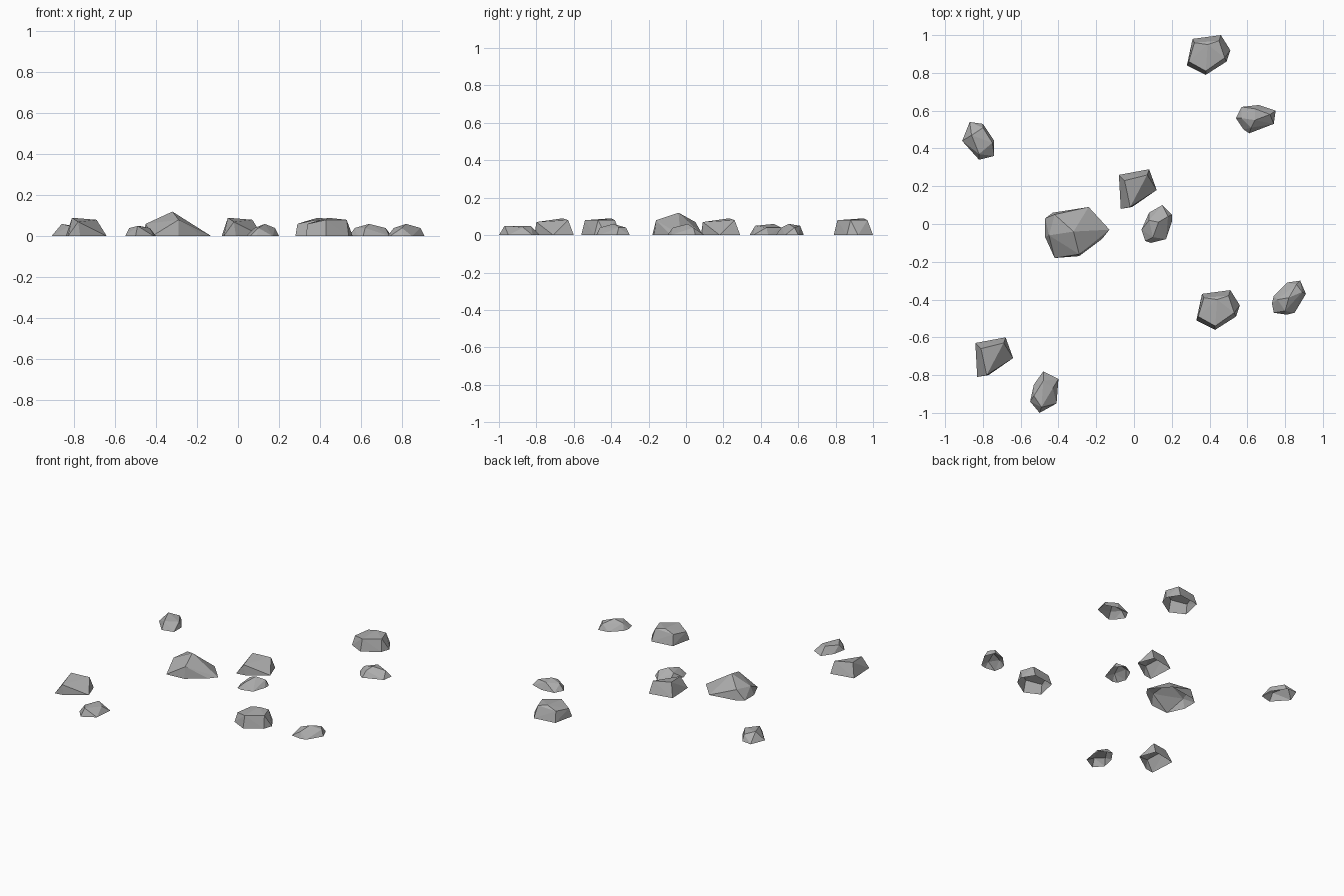
import bpy
import bmesh
from mathutils import Vector

# Remove the default cube only
default_cube = bpy.data.objects.get("Cube")
if default_cube:
    bpy.data.objects.remove(default_cube, do_unlink=True)

UNIT = 0.01  # outlines are written in hundredths

# Single stone colour
stone_grey = bpy.data.materials.new("stone_grey")
stone_grey.use_nodes = True
colour = (0.42, 0.42, 0.42, 1.0)
stone_grey.diffuse_color = colour
shader = next(node for node in stone_grey.node_tree.nodes
              if node.type == "BSDF_PRINCIPLED")
shader.inputs["Base Color"].default_value = colour
shader.inputs["Roughness"].default_value = 0.9


def rock_mesh(name, outline, crown):
    """Faceted shell from a ground outline and a few crown points, open below."""
    bm = bmesh.new()
    for x, y in outline:
        bm.verts.new(Vector((x, y, 0)) * UNIT)
    for point in crown:
        bm.verts.new(Vector(point) * UNIT)
    bmesh.ops.convex_hull(bm, input=bm.verts[:])

    # Drop the underside and any point left inside the shell
    underside = [face for face in bm.faces
                 if all(vert.co.z < UNIT / 10 for vert in face.verts)]
    bmesh.ops.delete(bm, geom=underside, context="FACES_ONLY")
    loose_edges = [edge for edge in bm.edges if not edge.link_faces]
    bmesh.ops.delete(bm, geom=loose_edges, context="EDGES")
    loose_verts = [vert for vert in bm.verts if not vert.link_faces]
    bmesh.ops.delete(bm, geom=loose_verts, context="VERTS")

    mesh = bpy.data.meshes.new(name)
    bm.to_mesh(mesh)
    bm.free()
    mesh.materials.append(stone_grey)
    return mesh


def place(name, mesh, x=0, y=0):
    """Put a rock on the ground at the given offset."""
    rock = bpy.data.objects.new(name, mesh)
    rock.location = Vector((x, y, 0)) * UNIT
    bpy.context.collection.objects.link(rock)
    return rock


# Large central boulder
place("large_boulder", rock_mesh(
    "large_boulder",
    outline=[(-47, 3), (-43, 6), (-24, 9), (-13, -3),
             (-17, -8), (-29, -17), (-42, -18), (-47, -7)],
    crown=[(-32, -4, 12), (-45, -6, 6), (-29, -16, 8), (-42, 5, 7)]))

# Broad flat-topped rock, used twice
broad_rock = rock_mesh(
    "broad_rock",
    outline=[(-11, -6), (-8, 8), (7, 10), (12, 2), (10, -4), (-1, -11)],
    crown=[(-10, -4, 6), (-1, -9, 8), (9, -2, 8), (6, 7, 8),
           (0, 5, 9), (-7, 6, 7)])
place("broad_rock_back", broad_rock, 39, 90)
place("broad_rock_front", broad_rock, 44, -45)

# Wedge-shaped rock, used twice
wedge_rock = rock_mesh(
    "wedge_rock",
    outline=[(-10, 7), (6, 10), (10, -1), (-3, -10), (-9, -11)],
    crown=[(-7, 4, 9), (5, 7, 8), (-4, -10, 7)])
place("wedge_rock_middle", wedge_rock, 2, 19)
place("wedge_rock_front", wedge_rock, -74, -70)

# Small scattered stones
place("small_stone_middle", rock_mesh(
    "small_stone_middle",
    outline=[(15, 10), (20, 5), (20, 1), (17, -8),
             (9, -10), (6, -9), (4, -3), (8, 6)],
    crown=[(13, 1, 6), (18, 4, 4), (10, -7, 4), (8, 2, 4)]))

place("small_stone_left", rock_mesh(
    "small_stone_left",
    outline=[(88, -30), (91, -37), (85, -47), (81, -48),
             (74, -47), (73, -42), (74, -38), (81, -31)],
    crown=[(82, -39, 6), (89, -36, 4), (80, -46, 4),
           (76, -40, 4), (86, -32, 4)]))

place("small_stone_back_left", rock_mesh(
    "small_stone_back_left",
    outline=[(57, 62), (66, 63), (75, 60), (74, 53),
             (61, 48), (58, 50), (54, 56)],
    crown=[(64, 55, 6), (72, 58, 4), (64, 61, 5),
           (57, 56, 4), (62, 51, 4)]))

place("small_stone_back_right", rock_mesh(
    "small_stone_back_right",
    outline=[(-87, 54), (-80, 53), (-74, 44), (-74, 36),
             (-82, 34), (-91, 44)],
    crown=[(-86, 47, 6), (-80, 51, 4), (-75, 43, 4), (-82, 37, 5)]))

place("small_stone_front_right", rock_mesh(
    "small_stone_front_right",
    outline=[(-48, -78), (-40, -82), (-41, -95), (-50, -100),
             (-55, -94), (-53, -85)],
    crown=[(-49, -97, 5), (-48, -83, 5), (-53, -91, 4), (-43, -87, 4)]))
